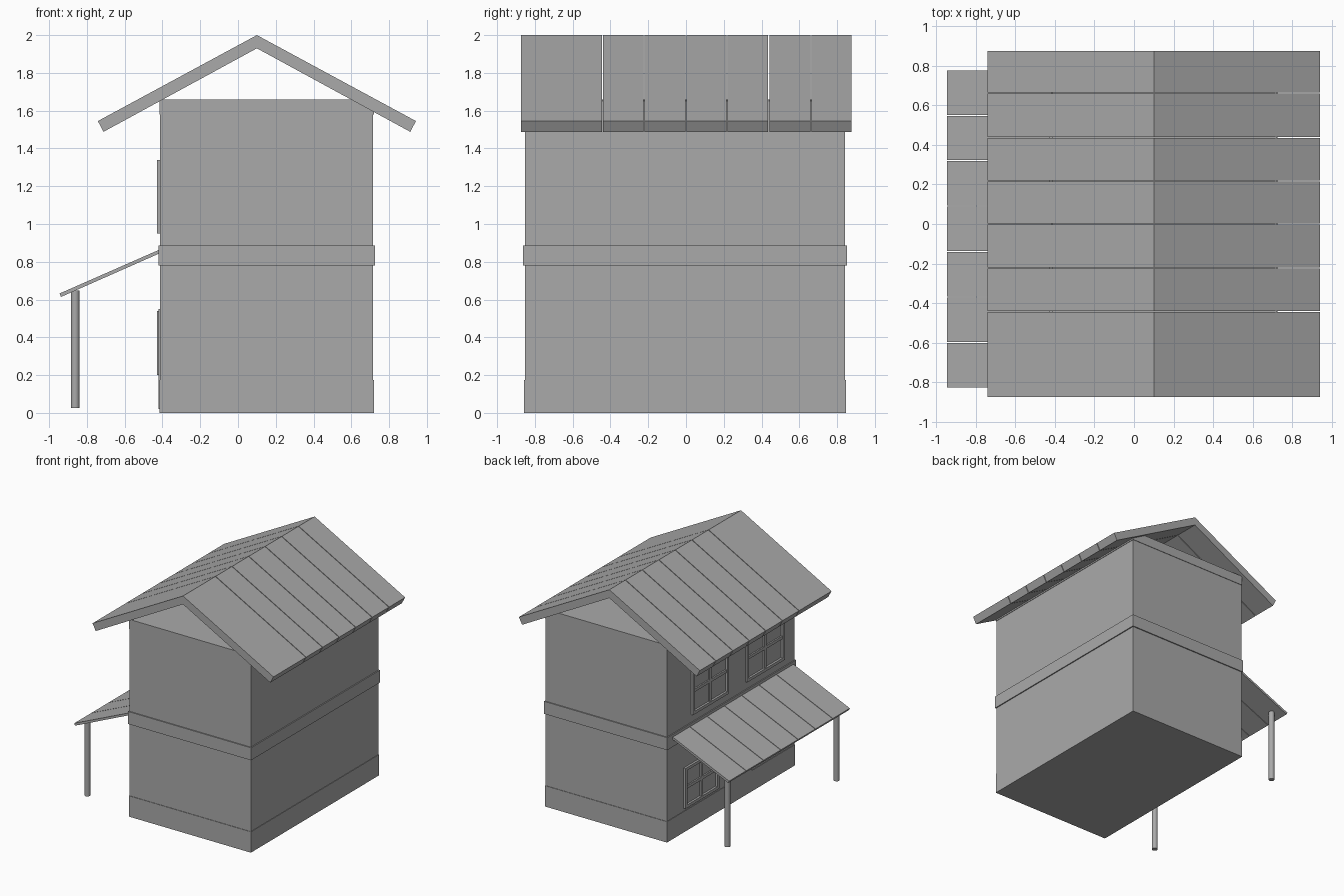
import bpy
import bmesh

cube = bpy.data.objects.get("Cube")
if cube:
    bpy.data.objects.remove(cube, do_unlink=True)

grey = bpy.data.materials.new("plain_grey")
grey.use_nodes = True
colour = (0.4, 0.4, 0.4, 1)
grey.diffuse_color = colour
grey.node_tree.nodes["Principled BSDF"].inputs["Base Color"].default_value = colour


def finish(name, bm):
    bmesh.ops.recalc_face_normals(bm, faces=bm.faces)
    mesh = bpy.data.meshes.new(name)
    bm.to_mesh(mesh)
    bm.free()
    mesh.materials.append(grey)
    obj = bpy.data.objects.new(name, mesh)
    bpy.context.collection.objects.link(obj)
    return obj


def add_prism(bm, profile, y0, y1):
    """Extrude an x-z profile from y0 to y1."""
    face = bm.faces.new([bm.verts.new((x, y0, z)) for x, z in profile])
    out = bmesh.ops.extrude_face_region(bm, geom=[face])
    verts = [v for v in out["geom"] if isinstance(v, bmesh.types.BMVert)]
    bmesh.ops.translate(bm, verts=verts, vec=(0, y1 - y0, 0))


def add_box(bm, x, y, z):
    add_prism(bm, [(x[0], z[0]), (x[1], z[0]), (x[1], z[1]), (x[0], z[1])], y[0], y[1])


def panels(name, profile, seams, gap):
    """Row of panels separated by narrow seams."""
    bm = bmesh.new()
    for a, b in zip(seams, seams[1:]):
        add_prism(bm, profile, a + gap / 2, b - gap / 2)
    return finish(name, bm)


# Walls and the bands running around them
WALL_X, WALL_Y = (-0.412, 0.716), (-0.853, 0.843)


def ring(name, z, grow):
    bm = bmesh.new()
    add_box(bm, (WALL_X[0] - grow, WALL_X[1] + grow),
            (WALL_Y[0] - grow, WALL_Y[1] + grow), z)
    return finish(name, bm)


ring("walls", (0.005, 1.655), 0)
ring("base_skirt", (0, 0.175), 0.004)
ring("floor_band", (0.78, 0.885), 0.009)
ring("top_plate", (1.58, 1.66), 0.004)

# Gabled roof, open at both ends
ridge = 0.1
right = [(0, 2.0), (0.842, 1.545), (0.812, 1.488), (0, 1.93)]
chevron = [(ridge + x, z) for x, z in right]
chevron += [(ridge - x, z) for x, z in right[2:0:-1]]
roof_seams = [-0.877, -0.442, -0.222, 0, 0.218, 0.438, 0.662, 0.879]
panels("roof_panels", chevron, roof_seams, 0.006)

# Awning on the entrance side
awning = [(-0.945, 0.632), (-0.412, 0.866), (-0.412, 0.846), (-0.937, 0.614)]
awning_seams = [-0.83 + i * 0.23 for i in range(8)]
panels("awning_panels", awning, awning_seams, 0.005)

# Round awning posts
for label, y in (("front", -0.77), ("back", 0.68)):
    bm = bmesh.new()
    bmesh.ops.create_cone(bm, cap_ends=True, segments=16, radius1=0.023,
                          radius2=0.023, depth=0.62)
    bmesh.ops.translate(bm, verts=bm.verts, vec=(-0.862, y, 0.337))
    post = finish(label + "_awning_post", bm)
    for p in post.data.polygons:
        p.use_smooth = len(p.vertices) == 4
    for e in post.data.edges:
        a, b = (post.data.vertices[i].co.z for i in e.vertices)
        e.use_edge_sharp = abs(a - b) < 0.01


# Windows: outer frame with a cross of glazing bars
def window(name, y, z, w=0.025):
    bm = bmesh.new()
    deep, shallow = (-0.43, WALL_X[0]), (-0.424, WALL_X[0])
    for edge in (y[0], y[1] - w):
        add_box(bm, deep, (edge, edge + w), z)
    for edge in (z[0], z[1] - w):
        add_box(bm, deep, (y[0] + w, y[1] - w), (edge, edge + w))
    ym, zm = sum(y) / 2, sum(z) / 2
    add_box(bm, shallow, (ym - w / 2, ym + w / 2), (z[0] + w, z[1] - w))
    for a, b in ((y[0] + w, ym - w / 2), (ym + w / 2, y[1] - w)):
        add_box(bm, shallow, (a, b), (zm - w / 2, zm + w / 2))
    finish(name, bm)


window("upper_back_window", (0.04, 0.52), (0.95, 1.34))
window("upper_front_window", (-0.70, -0.20), (0.95, 1.34))
window("lower_window", (0.17, 0.62), (0.2, 0.54))

# Door
bm = bmesh.new()
add_box(bm, (-0.42, WALL_X[0]), (-0.28, 0.06), (0.02, 0.55))
finish("door", bm)
